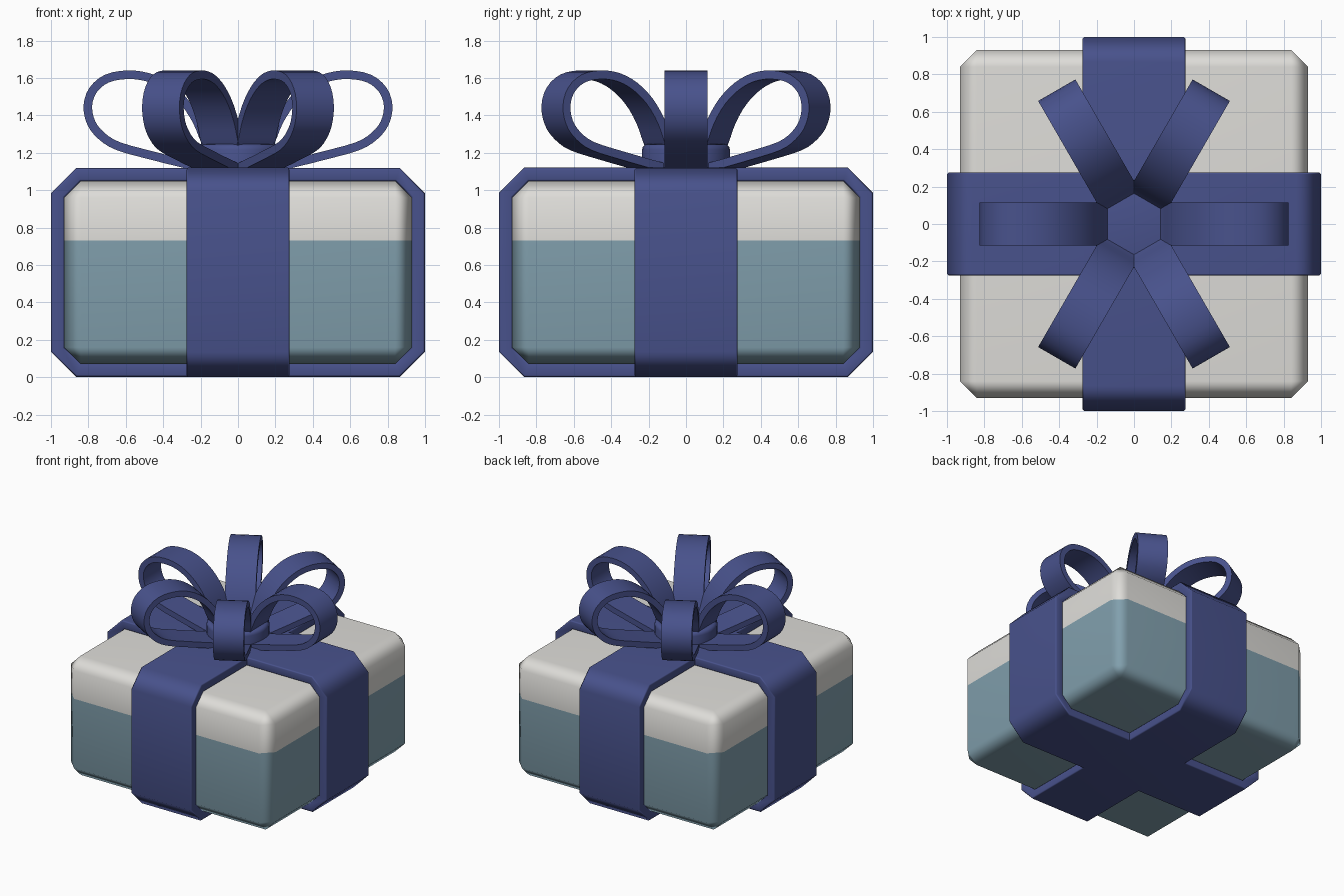
import bpy, bmesh, math
from mathutils import Vector

if "Cube" in bpy.data.objects:
    bpy.data.objects.remove(bpy.data.objects["Cube"])


def material(name, rgb):
    m = bpy.data.materials.new(name)
    m.diffuse_color = (*rgb, 1.0)
    m.use_nodes = True
    m.node_tree.nodes["Principled BSDF"].inputs["Base Color"].default_value = m.diffuse_color
    return m


RIBBON = material("ribbon blue", (0.065, 0.084, 0.262))
LID = material("lid pale grey", (0.73, 0.72, 0.69))
BODY = material("box dusty teal", (0.22, 0.35, 0.42))


def finish(name, bm, mats, sharp=None):
    bmesh.ops.recalc_face_normals(bm, faces=bm.faces)
    me = bpy.data.meshes.new(name)
    bm.to_mesh(me)
    bm.free()
    for m in mats:
        me.materials.append(m)
    for p in me.polygons:
        p.use_smooth = True
    if sharp:
        me.set_sharp_from_angle(angle=math.radians(sharp))
    ob = bpy.data.objects.new(name, me)
    bpy.context.collection.objects.link(ob)
    return ob


def strip(name, outer, inner, half, angle, closed, sharp=None):
    """Ribbon between two (radius, z) outlines, widened sideways and turned about z."""
    bm = bmesh.new()
    ca, sa = math.cos(angle), math.sin(angle)
    rows = []
    for (ro, zo), (ri, zi) in zip(outer, inner):
        rows.append([bm.verts.new((r * ca - w * sa, r * sa + w * ca, z))
                     for r, z, w in ((ro, zo, -half), (ro, zo, half),
                                     (ri, zi, half), (ri, zi, -half))])
    n = len(rows)
    for i in range(n if closed else n - 1):
        a, b = rows[i], rows[(i + 1) % n]
        for k in range(4):
            j = (k + 1) % 4
            bm.faces.new((a[k], a[j], b[j], b[k]))
    if not closed:
        bm.faces.new(rows[0])
        bm.faces.new(rows[-1][::-1])
    return finish(name, bm, [RIBBON], sharp)


def octagon(x, z0, z1, c):
    return [(x, z0 + c), (x, z1 - c), (x - c, z1), (c - x, z1),
            (-x, z1 - c), (-x, z0 + c), (c - x, z0), (x - c, z0)]


# gift box: chamfered cube, coloured above and below the lid line
bm = bmesh.new()
bmesh.ops.create_cube(bm, size=1)
for v in bm.verts:
    v.co = Vector((v.co.x * 1.86, v.co.y * 1.86, 0.56 + v.co.z * 0.98))
bmesh.ops.bevel(bm, geom=bm.edges[:], offset=0.09, segments=1, affect='EDGES')
bmesh.ops.bisect_plane(bm, geom=bm.verts[:] + bm.edges[:] + bm.faces[:],
                       plane_co=(0, 0, 0.73), plane_no=(0, 0, 1))
for f in bm.faces:
    f.material_index = 1 if f.calc_center_median().z > 0.73 else 0
box = finish("gift_box", bm, [BODY, LID])
box.modifiers.new("normals", 'WEIGHTED_NORMAL')

# two wrapped ribbon bands
for name, ang, lift in (("band_side_to_side", 0, 0.002), ("band_front_to_back", math.pi / 2, 0)):
    band = strip(name, octagon(1.0, lift, 1.12 - lift, 0.135),
                 octagon(0.927, 0.073, 1.047, 0.085), 0.276, ang, True)
    bev = band.modifiers.new("edge", 'BEVEL')
    bev.width, bev.segments = 0.01, 1
    bev.limit_method, bev.angle_limit = 'ANGLE', math.radians(60)
    band.modifiers.new("normals", 'WEIGHTED_NORMAL')

# bow loop centre line (radius, z), smoothed by a spline
ctrl = [Vector(p) for p in (
    (0.11, 1.15), (0.17, 1.25), (0.22, 1.37), (0.29, 1.475), (0.38, 1.555),
    (0.48, 1.603), (0.59, 1.617), (0.70, 1.597), (0.775, 1.535), (0.803, 1.45),
    (0.785, 1.36), (0.73, 1.29), (0.64, 1.235), (0.46, 1.185), (0.28, 1.14),
    (0.11, 1.10))]
path = []
for i in range(len(ctrl) - 1):
    p0, p1 = ctrl[max(i - 1, 0)], ctrl[i]
    p2, p3 = ctrl[i + 1], ctrl[min(i + 2, len(ctrl) - 1)]
    for t in (0, 1 / 3, 2 / 3):
        path.append(0.5 * (2 * p1 + (p2 - p0) * t + (2 * p0 - 5 * p1 + 4 * p2 - p3) * t ** 2
                           + (3 * p1 - p0 - 3 * p2 + p3) * t ** 3))
path.append(ctrl[-1])
outer, inner = [], []
for i, p in enumerate(path):
    d = (path[min(i + 1, len(path) - 1)] - path[max(i - 1, 0)]).normalized()
    nrm = Vector((-d.y, d.x)) * 0.023
    outer.append(p + nrm)
    inner.append(p - nrm)

# six loops around the knot
for k in range(6):
    strip(f"bow_loop_{k + 1}", outer, inner, 0.115, k * math.pi / 3, False, 40)

# round knot in the middle of the bow
bm = bmesh.new()
bmesh.ops.create_cone(bm, cap_ends=True, segments=32, radius1=0.235, radius2=0.235, depth=0.15)
bmesh.ops.translate(bm, verts=bm.verts, vec=(0, 0, 1.172))
rim = [e for e in bm.edges if all(v.co.z > 1.2 for v in e.verts)]
bmesh.ops.bevel(bm, geom=rim, offset=0.03, segments=3, profile=0.5, affect='EDGES')
finish("bow_knot", bm, [RIBBON], 40)
